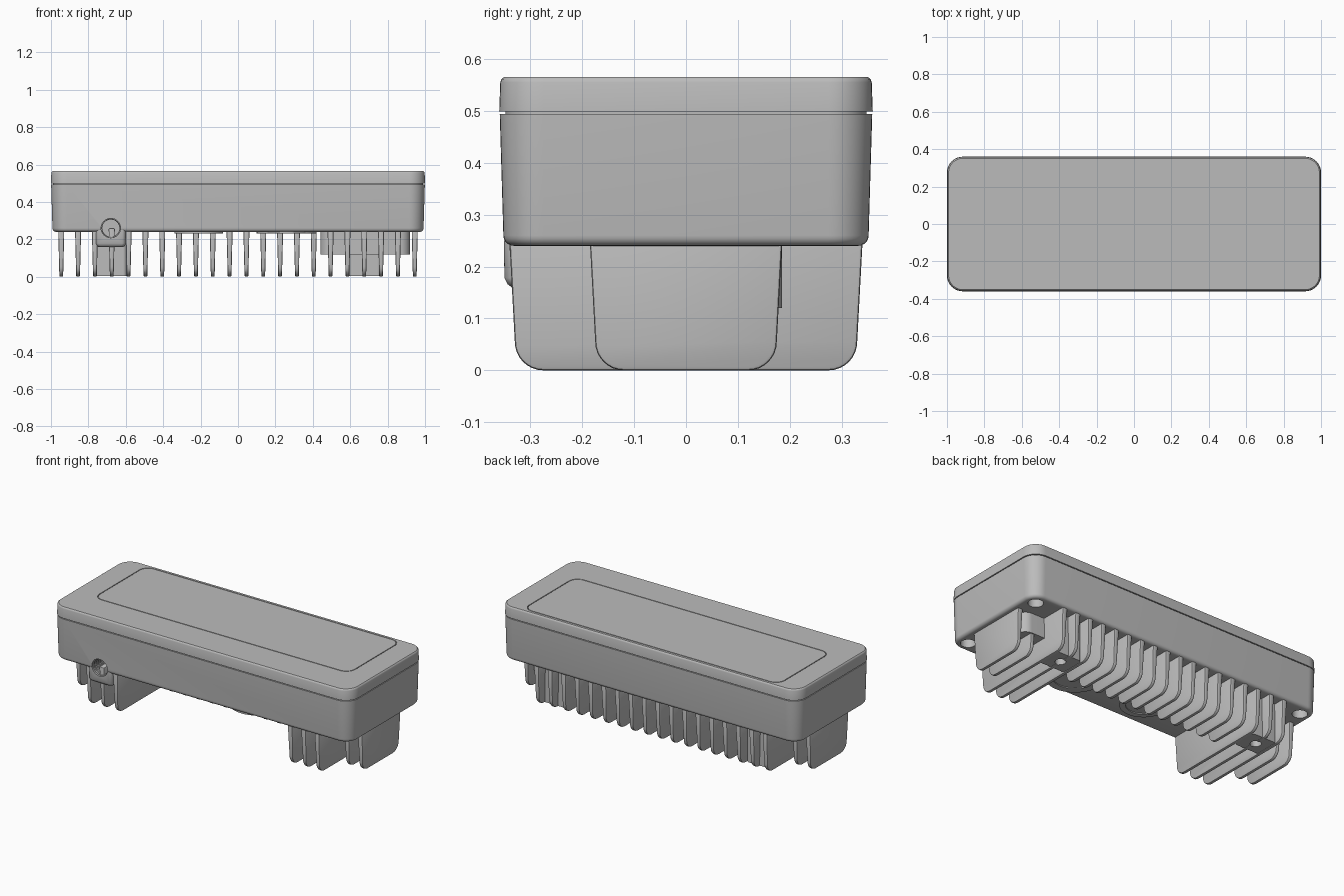
import bpy, bmesh, math
from mathutils import Vector

cube = bpy.data.objects.get("Cube")
if cube:
    bpy.data.objects.remove(cube, do_unlink=True)

grey = bpy.data.materials.new("cast_grey")
grey.use_nodes = True
colour = (0.5, 0.5, 0.5, 1)
grey.diffuse_color = colour
grey.node_tree.nodes["Principled BSDF"].inputs["Base Color"].default_value = colour


def loft(name, rings):
    """Skin a stack of matching closed loops and cap both ends."""
    bm = bmesh.new()
    loops = [[bm.verts.new(p) for p in ring] for ring in rings]
    for a, b in zip(loops, loops[1:]):
        for i in range(len(a)):
            j = (i + 1) % len(a)
            bm.faces.new((a[i], a[j], b[j], b[i]))
    bm.faces.new(loops[0][::-1])
    bm.faces.new(loops[-1])
    bmesh.ops.recalc_face_normals(bm, faces=bm.faces)
    mesh = bpy.data.meshes.new(name)
    bm.to_mesh(mesh)
    bm.free()
    ob = bpy.data.objects.new(name, mesh)
    bpy.context.collection.objects.link(ob)
    mesh.materials.append(grey)
    return ob


def rounded(hx, hy, r, z, cx=0, cy=0, seg=10):
    """Rounded rectangle at height z."""
    pts = []
    for k, (sx, sy) in enumerate(((1, 1), (-1, 1), (-1, -1), (1, -1))):
        for i in range(seg + 1):
            a = math.pi / 2 * (k + i / seg)
            pts.append(Vector((cx + sx * (hx - r) + r * math.cos(a),
                               cy + sy * (hy - r) + r * math.sin(a), z)))
    return pts


def circle(r, c, axis="Z", n=32):
    ring = []
    for i in range(n):
        u, v = (r * f(2 * math.pi * i / n) for f in (math.cos, math.sin))
        ring.append(Vector(c) + Vector((u, v, 0) if axis == "Z" else (u, 0, v)))
    return ring


def activate(ob):
    bpy.ops.object.select_all(action="DESELECT")
    ob.select_set(True)
    bpy.context.view_layer.objects.active = ob


def cut(ob, *cutters):
    """Subtract cutters from a part and discard them."""
    for c in cutters:
        c.hide_render = True
        mod = ob.modifiers.new("cut", "BOOLEAN")
        mod.operation, mod.solver, mod.object = "DIFFERENCE", "EXACT", c
        activate(ob)
        bpy.ops.object.modifier_apply(modifier=mod.name)
        bpy.data.objects.remove(c, do_unlink=True)


def smooth(ob):
    activate(ob)
    bpy.ops.object.shade_smooth_by_angle(angle=math.radians(35))


def hole(x, y, r, z0, z1):
    return loft("hole_cutter", [circle(r, (x, y, z)) for z in (z0, z1)])


# Enclosure body: drafted walls, rounded lower edge, reveal below the lid
def body_ring(z, inset):
    return rounded(1 - inset, 0.36 - inset, 0.085 - inset, z)


edge = [(0.24 + 0.02 * (1 - math.cos(a)), 0.008 + 0.02 * (1 - math.sin(a)))
        for a in (math.pi / 2 * i / 5 for i in range(6))]
body = loft("enclosure_body", [body_ring(*p) for p in edge]
            + [body_ring(0.494, 0.001), body_ring(0.494, 0.012), body_ring(0.51, 0.012)])

# Lid with a recessed label panel
lid = loft("lid", [body_ring(z, i) for z, i in (
    (0.499, 0.013), (0.499, 0), (0.555, 0.002), (0.561, 0.004), (0.565, 0.009))])
cut(lid, loft("panel_cutter", [rounded(0.856, 0.249, 0.06, z, 0, 0.088) for z in (0.558, 0.6)]))
panel = loft("label_panel", [rounded(0.851, 0.244, 0.055, z, 0, 0.088) for z in (0.55, 0.565)])

# Cable entry boss below the front wall
PORT_X, PORT_Z = -0.68, 0.26
port = loft("cable_entry_boss", [rounded(hx, hy, 0.02, z, PORT_X, -0.27) for z, hx, hy in (
    (0.16, 0.068, 0.066), (0.166, 0.076, 0.074), (0.178, 0.08, 0.08), (0.25, 0.08, 0.081))])


def port_cutter():
    return loft("port_cutter", [circle(0.052, (PORT_X, y, PORT_Z), "Y") for y in (-0.5, -0.24)])


cut(body, port_cutter())
cut(port, port_cutter())

# Thread rings inside the cable entry
for i in range(5):
    y = -0.335 + 0.02 * i
    bpy.ops.mesh.primitive_torus_add(location=(PORT_X, y, PORT_Z), rotation=(math.pi / 2, 0, 0),
                                     major_radius=0.052, minor_radius=0.006,
                                     major_segments=32, minor_segments=6)
    ring = bpy.context.object
    ring.name = "thread_ring"
    ring.data.materials.append(grey)
    smooth(ring)

# Corner screw recesses in the underside
for sx in (-1, 1):
    for sy in (-1, 1):
        cut(body, hole(0.92 * sx, 0.28 * sy, 0.042, 0.2, 0.4))

# Two shallow stepped discs under the body
discs = []
for x, y, r in ((0.26, -0.18, 0.16), (-0.21, -0.17, 0.13)):
    disc = loft("underside_disc", [circle(r, (x, y, z), n=48) for z in (0.231, 0.25)])
    cut(disc, hole(x, y, r * 0.75, 0.2, 0.237))
    discs.append(disc)

# Long rounded block between the fins on the left
block = loft("inner_block", [rounded(0.24, 0.055, 0.054, z, 0.68, 0.13) for z in (0.12, 0.25)])

# Mounting bosses with screw holes
BOSS_Y = 0.2
bosses = []
for x in (-0.68, 0.68):
    boss = loft("mounting_boss", [rounded(0.085, 0.075, 0.02, z, x, BOSS_Y) for z in (0.004, 0.25)])
    cut(boss, hole(x, BOSS_Y, 0.03, -0.1, 0.12))
    bosses.append(boss)


def fin(x, y0, y1):
    """Drafted cooling fin with rounded lower corners."""
    r, outline = 0.055, [(y1 + 0.001, 0.26), (y0 - 0.001, 0.26)]
    lo, hi = y0 + 0.01, y1 - 0.01
    for k, cy in ((2, lo + r), (3, hi - r)):
        for i in range(9):
            a = math.pi / 2 * (k + i / 8)
            outline.append((cy + r * math.cos(a), r + r * math.sin(a)))
    rings = []
    for side in (-1, 1):
        rings.append([Vector((x + side * (0.01 + 0.025 * z), y, z)) for y, z in outline])
    ob = loft("cooling_fin", rings)
    bev = ob.modifiers.new("soft_edges", "BEVEL")
    bev.width, bev.segments, bev.limit_method = 0.006, 2, "ANGLE"
    bev.angle_limit = math.radians(50)
    activate(ob)
    bpy.ops.object.modifier_apply(modifier=bev.name)
    return ob


# Row of fins: narrow at the ends, full depth beside the bosses, rear only between
fins = []
for i in range(22):
    x = 0.09 * (i - 10.5)
    d = abs(x)
    if d > 0.81:
        f = fin(x, -0.185, 0.185)
    elif d > 0.54:
        f = fin(x, -0.34, 0.34)
    else:
        f = fin(x, 0.03, 0.34)
    if 0.63 < d < 0.72:
        cut(f, hole(math.copysign(0.68, x), BOSS_Y, 0.03, -0.1, 0.12))
    fins.append(f)

for ob in [body, lid, panel, port, block] + discs + bosses + fins:
    smooth(ob)
